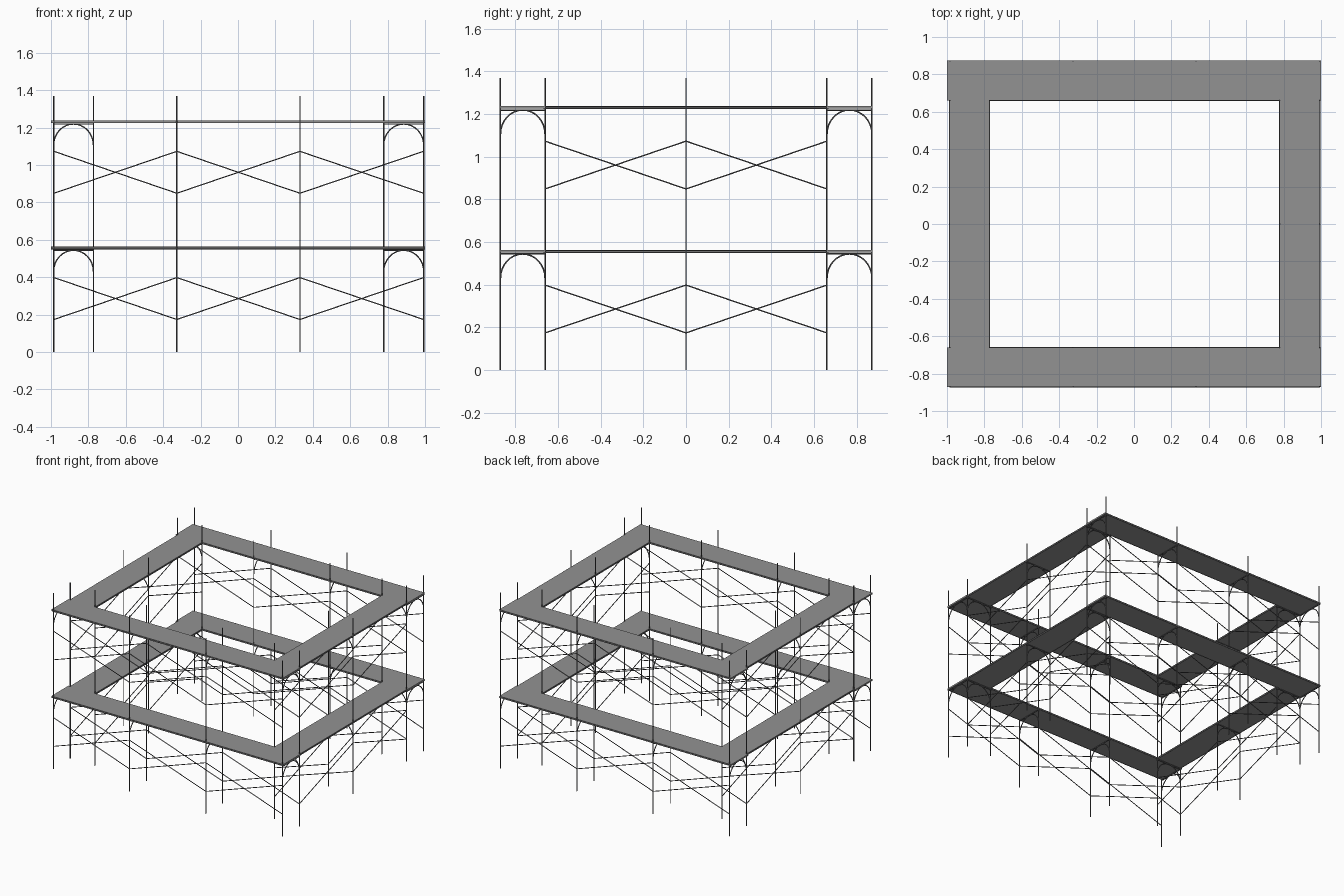
import bpy, math
from mathutils import Vector

cube = bpy.data.objects.get("Cube")
if cube:
    bpy.data.objects.remove(cube, do_unlink=True)


def material(name, rgb):
    m = bpy.data.materials.new(name)
    m.use_nodes = True
    m.diffuse_color = (*rgb, 1)
    m.node_tree.nodes["Principled BSDF"].inputs["Base Color"].default_value = (*rgb, 1)
    return m


steel = material("steel tube", (0.125, 0.125, 0.13))
plank = material("grey deck", (0.29, 0.29, 0.29))


def tubes(name, paths, radius):
    """One mesh of round bars that follow the given point paths."""
    curve = bpy.data.curves.new(name, "CURVE")
    curve.dimensions = "3D"
    curve.bevel_depth = radius
    curve.bevel_resolution = 2
    curve.use_fill_caps = True
    for path in paths:
        spline = curve.splines.new("POLY")
        spline.points.add(len(path) - 1)
        for point, co in zip(spline.points, path):
            point.co = (*co, 1)
    temp = bpy.data.objects.new(name + " path", curve)
    bpy.context.collection.objects.link(temp)
    bpy.context.view_layer.update()
    graph = bpy.context.evaluated_depsgraph_get()
    mesh = bpy.data.meshes.new_from_object(temp.evaluated_get(graph))
    bpy.data.objects.remove(temp, do_unlink=True)
    mesh.name = name
    mesh.materials.clear()
    mesh.materials.append(steel)
    for f in mesh.polygons:
        f.use_smooth = len(f.vertices) == 4
    obj = bpy.data.objects.new(name, mesh)
    bpy.context.collection.objects.link(obj)


def box(name, lo, hi, mat):
    lo, hi = Vector(lo), Vector(hi)
    bpy.ops.mesh.primitive_cube_add(size=1, location=(lo + hi) / 2)
    obj = bpy.context.object
    obj.name = name
    obj.scale = hi - lo
    bpy.ops.object.transform_apply(location=False, rotation=False, scale=True)
    obj.data.materials.append(mat)


LIFT = 0.675            # height from one storey to the next
HEADER, SPRING = 0.544, 0.43
BRACE_LOW, BRACE_HIGH = 0.174, 0.398
DECK_LOW, DECK_HIGH = 0.551, 0.563
RAIL = 0.002


def run(side, stations, near, far, ends, place):
    """A straight row of frames, braces and decks; place maps (along, across, z)."""
    mid, half = (near + far) / 2, (far - near) / 2
    for level, base in (("lower", 0), ("upper", LIFT)):
        tag = f"{side} {level}"

        # Arched end frames
        posts, hoops = [], []
        for s in stations:
            for across in (near, far):
                posts.append([place(s, across, base), place(s, across, base + LIFT + 0.02)])
            hoops.append([place(s, near, base + HEADER), place(s, far, base + HEADER)])
            hoops.append([place(s, mid - half * math.cos(a),
                                base + SPRING + (HEADER - SPRING) * math.sin(a))
                          for a in (math.pi * i / 16 for i in range(17))])
        tubes(tag + " posts", posts, 0.0035)
        tubes(tag + " frame arches", hoops, 0.0035)

        # Crossed braces in every bay, on both faces
        braces = []
        for a, b in zip(stations, stations[1:]):
            for across in (near, far):
                for z0, z1 in ((BRACE_LOW, BRACE_HIGH), (BRACE_HIGH, BRACE_LOW)):
                    braces.append([place(a, across, base + z0), place(b, across, base + z1)])
        tubes(tag + " cross braces", braces, 0.003)

        # Walking deck with thin rails flush along its long edges
        box(tag + " deck", place(ends[0], near, base + DECK_LOW),
            place(ends[1], far, base + DECK_HIGH), plank)
        tubes(tag + " deck rails",
              [[place(ends[0], across, base + z), place(ends[1], across, base + z)]
               for across in (near, far) for z in (DECK_LOW, DECK_HIGH - RAIL)], RAIL)


def along_x(along, across, z):
    return (along, across, z)


def along_y(along, across, z):
    return (across, along, z)


long_stations = [-0.984, -0.327, 0.331, 0.992]
short_stations = [-0.661, 0, 0.661]
run("front", long_stations, -0.87, -0.661, (-1, 1), along_x)
run("back", long_stations, 0.661, 0.872, (-1, 1), along_x)
run("right", short_stations, -0.986, -0.773, (-0.668, 0.668), along_y)
run("left", short_stations, 0.779, 0.993, (-0.668, 0.668), along_y)
